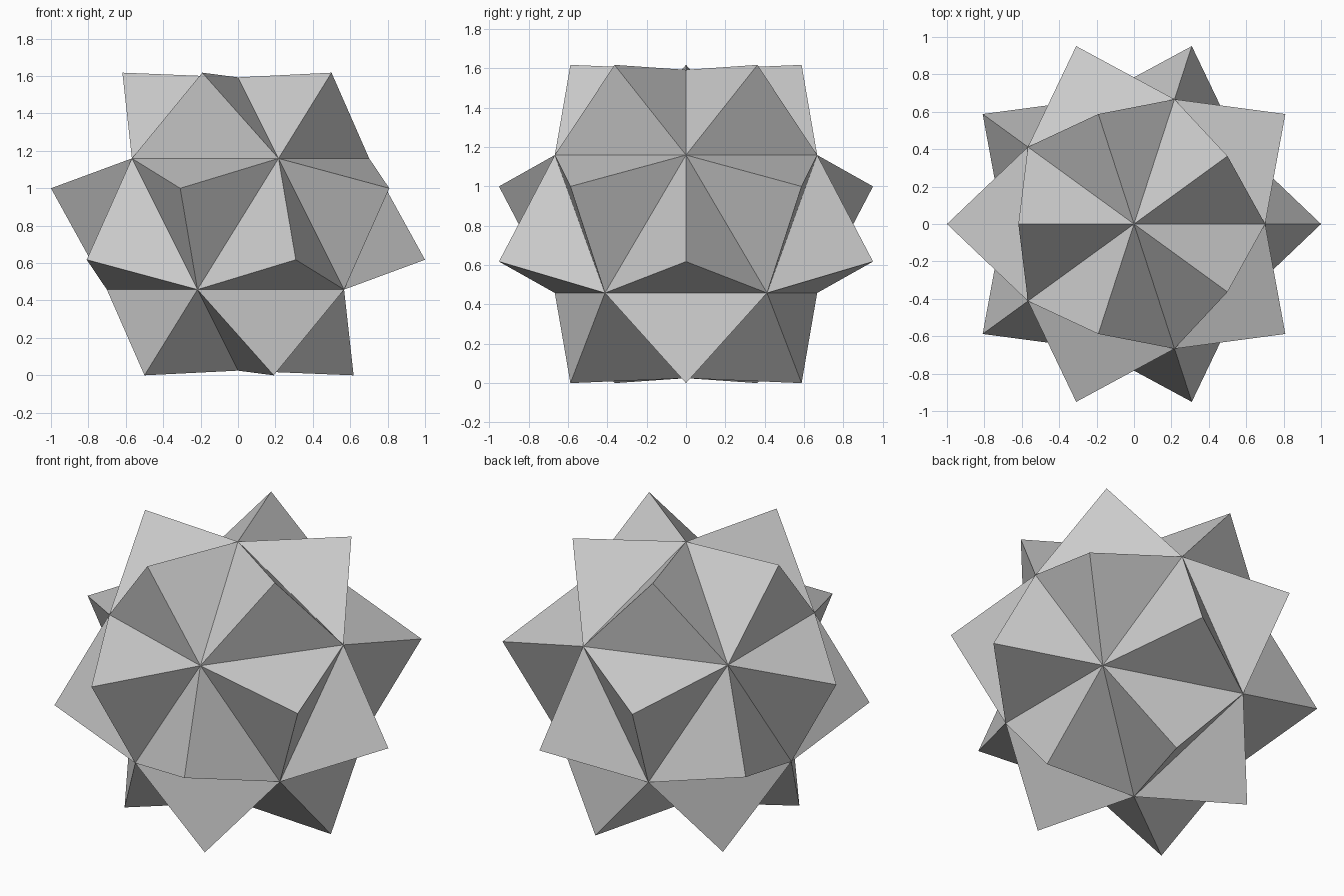
import bpy, bmesh
from mathutils import Vector

if "Cube" in bpy.data.objects:
    bpy.data.objects.remove(bpy.data.objects["Cube"])

CORE_R = 0.784      # radius of the icosahedron corners
TIP_R = 1.0181      # radius of the spike tips
CENTRE = Vector((0, 0, 0.809))

bm = bmesh.new()

# Icosahedron core, one corner pointing straight up
bmesh.ops.create_icosphere(bm, subdivisions=1, radius=CORE_R)
for v in bm.verts:
    v.co = v.co.normalized() * CORE_R

# Raise a three-sided spike on each of the 20 faces
tips = bmesh.ops.poke(bm, faces=bm.faces[:])["verts"]
for v in tips:
    v.co = v.co.normalized() * TIP_R

# Stand the star on z = 0
bmesh.ops.translate(bm, verts=bm.verts[:], vec=CENTRE)
bmesh.ops.recalc_face_normals(bm, faces=bm.faces[:])

mesh = bpy.data.meshes.new("spiked_star")
bm.to_mesh(mesh)
bm.free()
bpy.context.collection.objects.link(bpy.data.objects.new("spiked_star", mesh))
